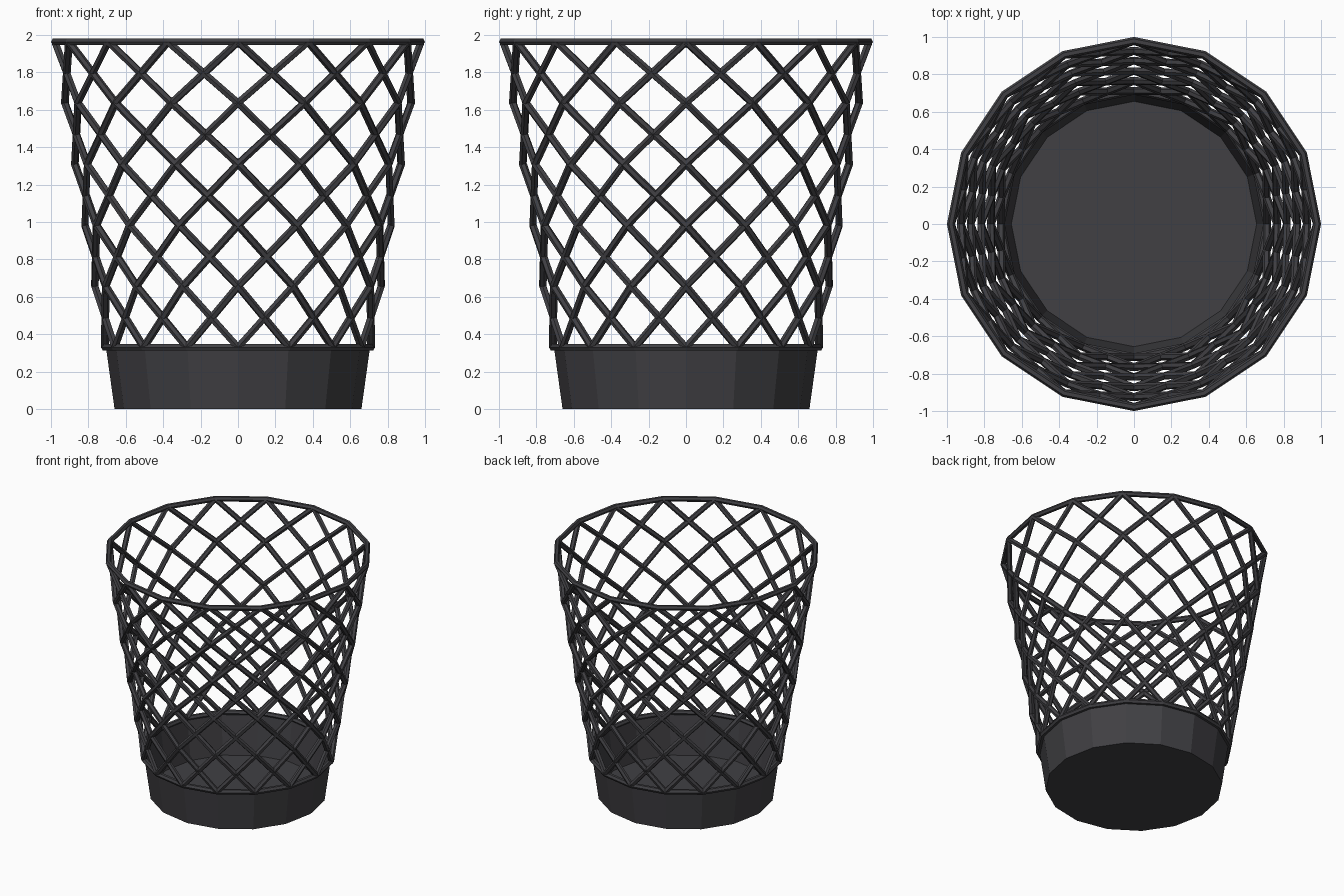
import bpy, bmesh, math

if "Cube" in bpy.data.objects:
    bpy.data.objects.remove(bpy.data.objects["Cube"])

SIDES, LEVELS = 16, 5
Z0, Z1 = 0.33, 1.963       # heights of lower and upper rings
R0, R1 = 0.712, 0.979      # radii of lower and upper rings
THICK = 0.021


def material(name, rgb):
    m = bpy.data.materials.new(name)
    m.diffuse_color = (*rgb, 1)
    m.use_nodes = True
    m.node_tree.nodes["Principled BSDF"].inputs["Base Color"].default_value = m.diffuse_color
    return m


charcoal = material("charcoal", (0.052, 0.051, 0.057))


def node(k, level):
    """Lattice node on the tapered wall."""
    t = level / LEVELS
    r = R0 + (R1 - R0) * t
    a = 2 * math.pi * k / SIDES
    return (r * math.cos(a), r * math.sin(a), Z0 + (Z1 - Z0) * t)


def tubes(name, paths, cyclic=False):
    """Six-sided flat-shaded tubes along the paths, turned into one mesh."""
    cu = bpy.data.curves.new(name + "_path", 'CURVE')
    cu.dimensions = '3D'
    cu.bevel_depth = THICK
    cu.bevel_resolution = 1
    cu.use_fill_caps = True
    for pts in paths:
        s = cu.splines.new('POLY')
        s.points.add(len(pts) - 1)
        for p, co in zip(s.points, pts):
            p.co = (*co, 1)
        s.use_cyclic_u = cyclic
        s.use_smooth = False
    tmp = bpy.data.objects.new(name + "_path", cu)
    bpy.context.collection.objects.link(tmp)
    dg = bpy.context.evaluated_depsgraph_get()
    me = bpy.data.meshes.new_from_object(tmp.evaluated_get(dg))
    bpy.data.objects.remove(tmp)
    me.materials.clear()
    me.materials.append(charcoal)
    for p in me.polygons:
        p.use_smooth = False
        p.material_index = 0
    ob = bpy.data.objects.new(name, me)
    bpy.context.collection.objects.link(ob)
    return ob


# Rings at top and bottom of the lattice
tubes("top_rim", [[node(k, LEVELS) for k in range(SIDES)]], True)
tubes("lower_ring", [[node(k, 0) for k in range(SIDES)]], True)

# Two sets of spiralling strands, one each way
for name, d in (("left_strands", 1), ("right_strands", -1)):
    tubes(name, [[node(k + d * i, i) for i in range(LEVELS + 1)]
                 for k in range(SIDES)])

# Solid base: thin open cup with a flat floor
bm = bmesh.new()
loops = []
for r, z in ((0.66, 0.0), (0.706, Z0)):
    loops.append([bm.verts.new((r * math.cos(2 * math.pi * k / SIDES),
                                r * math.sin(2 * math.pi * k / SIDES), z))
                  for k in range(SIDES)])
low, high = loops
bm.faces.new(low[::-1])
for k in range(SIDES):
    n = (k + 1) % SIDES
    bm.faces.new((low[k], low[n], high[n], high[k]))
me = bpy.data.meshes.new("base_cup")
bm.to_mesh(me)
bm.free()
me.materials.append(charcoal)
base = bpy.data.objects.new("base_cup", me)
bpy.context.collection.objects.link(base)
wall = base.modifiers.new("wall", 'SOLIDIFY')
wall.thickness = 0.006
wall.offset = -1
